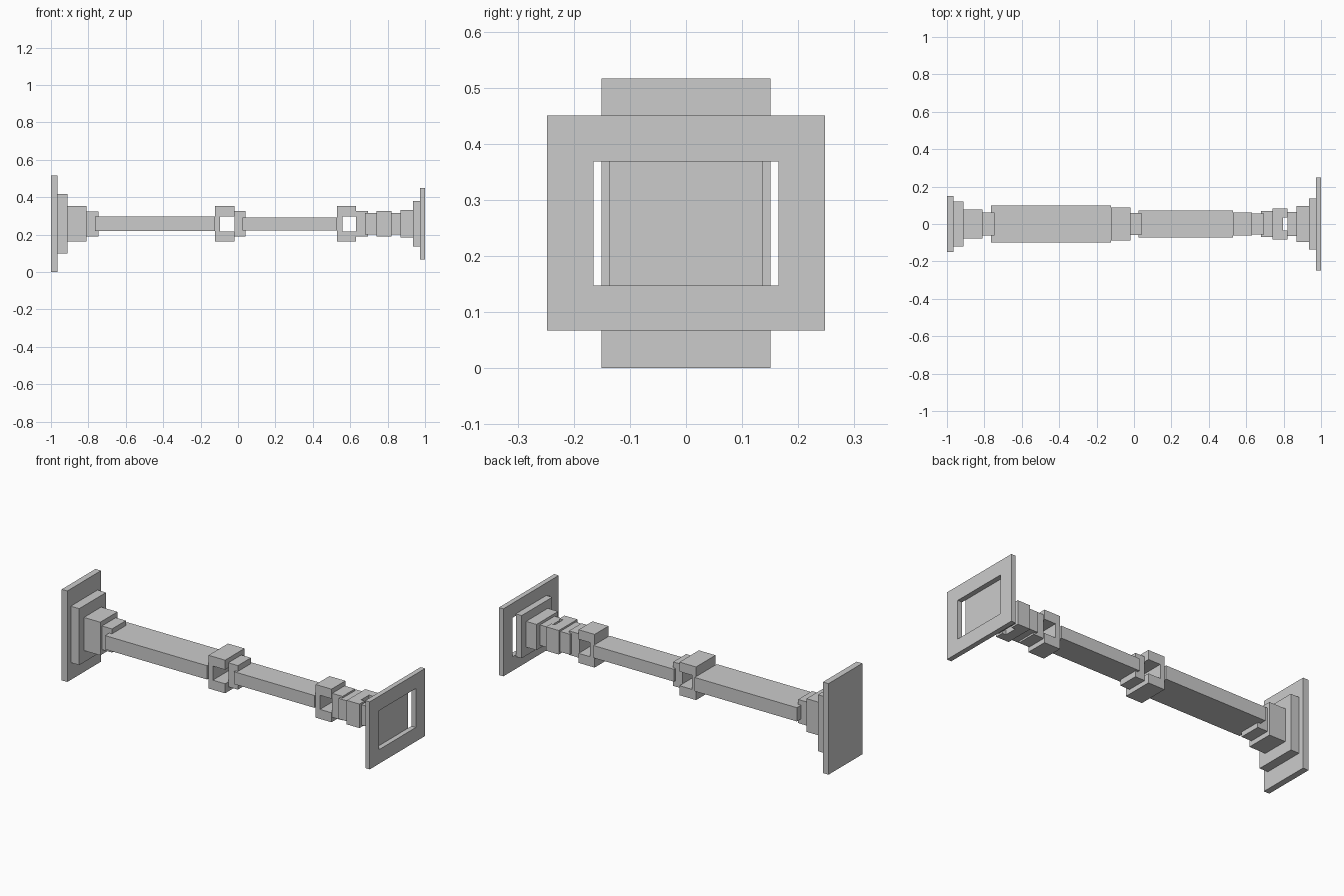
import bpy, bmesh

if "Cube" in bpy.data.objects:
    bpy.data.objects.remove(bpy.data.objects["Cube"])

ZC = 0.258  # height of the arm's axis

grey = bpy.data.materials.new("grey")
grey.diffuse_color = (0.6, 0.6, 0.6, 1)
grey.use_nodes = True
grey.node_tree.nodes["Principled BSDF"].inputs["Base Color"].default_value = grey.diffuse_color


def prism(name, profile, plane, lo, hi):
    """Extrude a closed 2D profile in plane 'xz' (along y) or 'xy' (along z)."""
    def place(a, b, d):
        return (a, d, b) if plane == "xz" else (a, b, d)
    bm = bmesh.new()
    bottom = [bm.verts.new(place(a, b, lo)) for a, b in profile]
    top = [bm.verts.new(place(a, b, hi)) for a, b in profile]
    bm.faces.new(bottom)
    bm.faces.new(top)
    n = len(profile)
    for i in range(n):
        j = (i + 1) % n
        bm.faces.new((bottom[i], bottom[j], top[j], top[i]))
    bmesh.ops.recalc_face_normals(bm, faces=bm.faces)
    me = bpy.data.meshes.new(name)
    bm.to_mesh(me)
    bm.free()
    me.materials.append(grey)
    ob = bpy.data.objects.new(name, me)
    bpy.context.collection.objects.link(ob)
    return ob


def box(name, x0, x1, half_y, half_z):
    profile = [(x0, -half_y), (x1, -half_y), (x1, half_y), (x0, half_y)]
    return prism(name, profile, "xy", ZC - half_z, ZC + half_z)


def fork(name, x0, x1, slot, outer, inner, plane, half_depth):
    """C-shaped bracket open towards +x."""
    c, d = (ZC, 0) if plane == "xz" else (0, ZC)
    profile = [(x0, c - outer), (x1, c - outer), (x1, c - inner), (slot, c - inner),
               (slot, c + inner), (x1, c + inner), (x1, c + outer), (x0, c + outer)]
    return prism(name, profile, plane, d - half_depth, d + half_depth)


# Stepped base
box("base_plate", -1.0, -0.965, 0.151, 0.258)
box("base_step", -0.965, -0.912, 0.12, 0.16)
box("shoulder_block", -0.912, -0.81, 0.077, 0.094)
box("shoulder_collar", -0.81, -0.747, 0.062, 0.067)

# Upper arm and elbow
box("upper_arm", -0.765, -0.124, 0.099, 0.039)
fork("elbow_fork", -0.124, -0.02, -0.097, 0.094, 0.04, "xz", 0.087)
box("elbow_block", -0.02, 0.04, 0.058, 0.068)

# Forearm and wrist
box("forearm", 0.025, 0.53, 0.072, 0.035)
fork("wrist_fork", 0.53, 0.63, 0.558, 0.094, 0.04, "xz", 0.062)
box("wrist_block", 0.63, 0.695, 0.056, 0.068)
box("wrist_link", 0.68, 0.74, 0.07, 0.058)
fork("hand_fork", 0.74, 0.82, 0.797, 0.083, 0.036, "xy", 0.068)
box("hand_link", 0.82, 0.87, 0.065, 0.058)

# Stepped end with framed plate
box("hand_block", 0.87, 0.935, 0.097, 0.073)
box("hand_step", 0.935, 0.972, 0.137, 0.121)

# Square frame: outer plate with a rectangular opening
bm = bmesh.new()
rings = []
for x in (0.972, 1.0):
    for hy, z0, z1 in ((0.248, 0.067, 0.45), (0.165, 0.147, 0.368)):
        rings.append([bm.verts.new((x, y, z)) for y, z in
                      ((-hy, z0), (hy, z0), (hy, z1), (-hy, z1))])
for a, b in ((0, 1), (2, 3), (0, 2), (1, 3)):
    for i in range(4):
        j = (i + 1) % 4
        bm.faces.new((rings[a][i], rings[a][j], rings[b][j], rings[b][i]))
bmesh.ops.recalc_face_normals(bm, faces=bm.faces)
mesh = bpy.data.meshes.new("end_frame")
bm.to_mesh(mesh)
bm.free()
mesh.materials.append(grey)
bpy.context.collection.objects.link(bpy.data.objects.new("end_frame", mesh))
